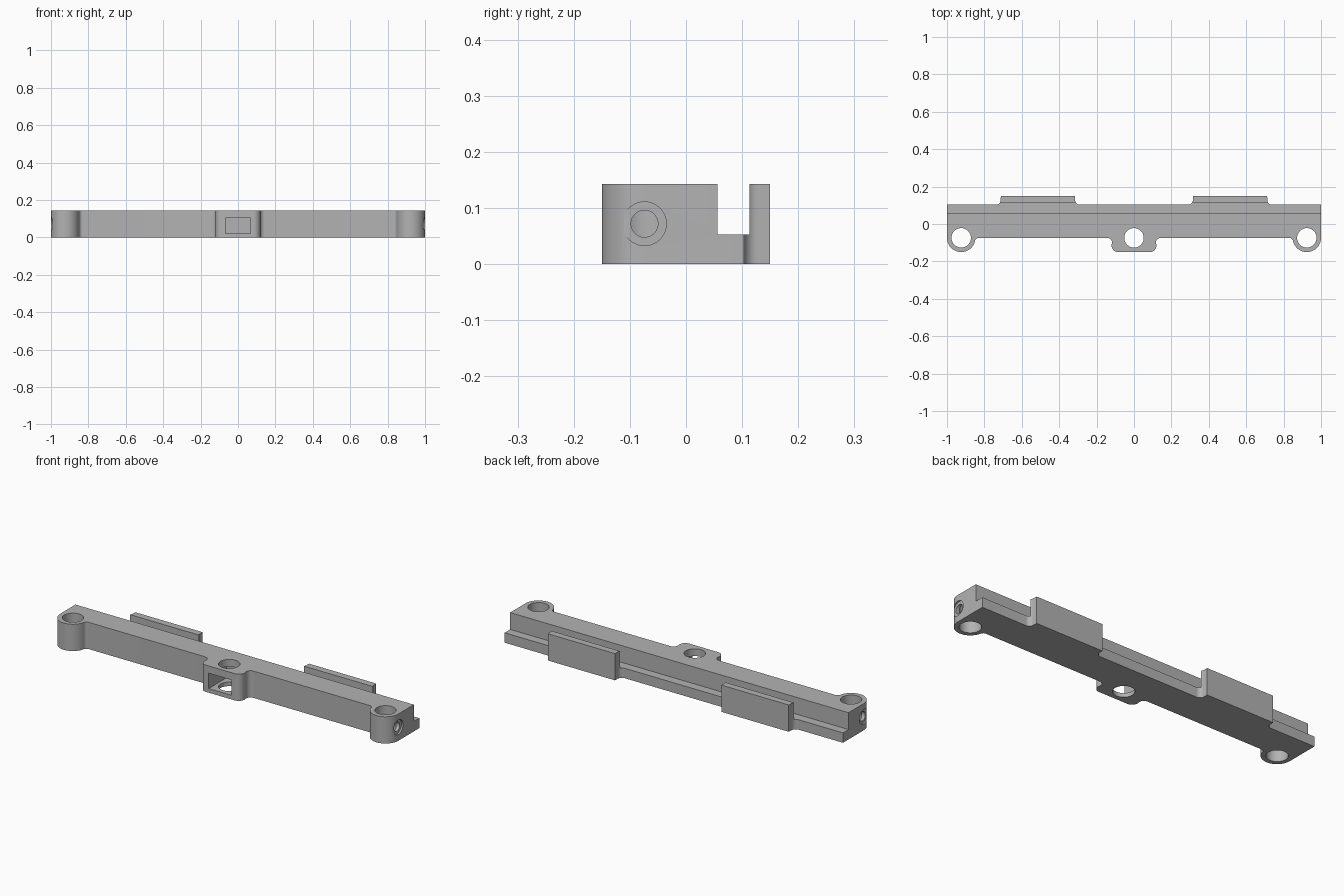
import bpy, bmesh
from math import radians, cos, sin, sqrt, atan2, degrees, pi
from mathutils import Matrix

cube = bpy.data.objects.get("Cube")
if cube:
    bpy.data.objects.remove(cube, do_unlink=True)

HEIGHT = 0.143
FRONT, BACK, LIP_BACK = -0.074, 0.103, 0.15
END_X, END_R, HOLE_R = 0.924, 0.076, 0.052

grey = bpy.data.materials.new("plain grey")
grey.use_nodes = True
colour = (0.45, 0.45, 0.45, 1)
grey.diffuse_color = colour
grey.node_tree.nodes["Principled BSDF"].inputs["Base Color"].default_value = colour


def arc(cx, cy, r, start, end, steps=10):
    angles = [radians(start + (end - start) * i / steps) for i in range(steps + 1)]
    return [(cx + r * cos(a), cy + r * sin(a)) for a in angles]


def boss_side(cx, cy, r, fillet):
    """Rounded boss corner running into a fillet that meets the front wall."""
    fy = FRONT - fillet
    dx = sqrt((r + fillet) ** 2 - (fy - cy) ** 2)
    turn = degrees(atan2(fy - cy, dx))
    return arc(cx, cy, r, -90, turn) + arc(cx + dx, fy, fillet, turn + 180, 90)[1:]


def add_object(name, bm):
    bmesh.ops.recalc_face_normals(bm, faces=bm.faces)
    mesh = bpy.data.meshes.new(name)
    bm.to_mesh(mesh)
    bm.free()
    mesh.materials.append(grey)
    obj = bpy.data.objects.new(name, mesh)
    bpy.context.collection.objects.link(obj)
    return obj


def box(name, x0, x1, y0, y1, z0, z1):
    bm = bmesh.new()
    bmesh.ops.create_cube(bm, size=1)
    for v in bm.verts:
        v.co = ((x0, x1)[v.co.x > 0], (y0, y1)[v.co.y > 0], (z0, z1)[v.co.z > 0])
    return add_object(name, bm)


def cylinder(name, r, depth, centre, along_x=False):
    bm = bmesh.new()
    turn = Matrix.Rotation(pi / 2, 4, "Y") if along_x else Matrix()
    bmesh.ops.create_cone(bm, cap_ends=True, segments=40, radius1=r, radius2=r,
                          depth=depth, matrix=Matrix.Translation(centre) @ turn)
    return add_object(name, bm)


# Right half of the plan outline: centre boss, end boss, then rear lip
half = boss_side(0.085, -0.115, 0.035, 0.025)
half += [(2 * END_X - x, y) for x, y in reversed(boss_side(END_X, FRONT, END_R, 0.02))]
half += arc(END_X, FRONT, END_R, -90, 0, 14)[1:]
half += [(1, BACK)]
half += arc(0.738, 0.128, 0.025, 270, 180) + [(0.712, LIP_BACK), (0.315, LIP_BACK)]
half += arc(0.29, 0.128, 0.025, 0, -90)
outline = half + [(-x, y) for x, y in reversed(half)]

# Extruded rail body
bm = bmesh.new()
base = bm.faces.new([bm.verts.new((x, y, 0)) for x, y in outline])
top = bmesh.ops.extrude_face_region(bm, geom=[base])["geom"]
bmesh.ops.translate(bm, vec=(0, 0, HEIGHT),
                    verts=[v for v in top if isinstance(v, bmesh.types.BMVert)])
rail = add_object("mounting_rail", bm)

# Groove, nut slot, upright holes and counterbored end holes
cutters = [box("groove_cutter", -1.1, 1.1, 0.056, 0.113, 0.053, 0.3),
           box("slot_cutter", -0.068, 0.068, -0.3, 0.0, 0.022, 0.104)]
for x in (-END_X, 0, END_X):
    cutters.append(cylinder("screw_hole_cutter", HOLE_R, 0.5, (x, FRONT, 0.07)))
for s in (-1, 1):
    cutters.append(cylinder("side_hole_cutter", 0.024, 0.15, (s * 1.005, FRONT, 0.072), True))
    cutters.append(cylinder("counterbore_cutter", 0.039, 0.1, (s * 1.041, FRONT, 0.072), True))

for cutter in cutters:
    cutter.hide_render = True
    cut = rail.modifiers.new(cutter.name, "BOOLEAN")
    cut.operation = "DIFFERENCE"
    cut.solver = "EXACT"
    cut.object = cutter

# Bake the cuts, drop the cutters and shade
bpy.ops.object.select_all(action="DESELECT")
rail.select_set(True)
bpy.context.view_layer.objects.active = rail
for name in [m.name for m in rail.modifiers]:
    bpy.ops.object.modifier_apply(modifier=name)
for cutter in cutters:
    bpy.data.objects.remove(cutter, do_unlink=True)
bpy.ops.object.shade_smooth_by_angle(angle=radians(30))
